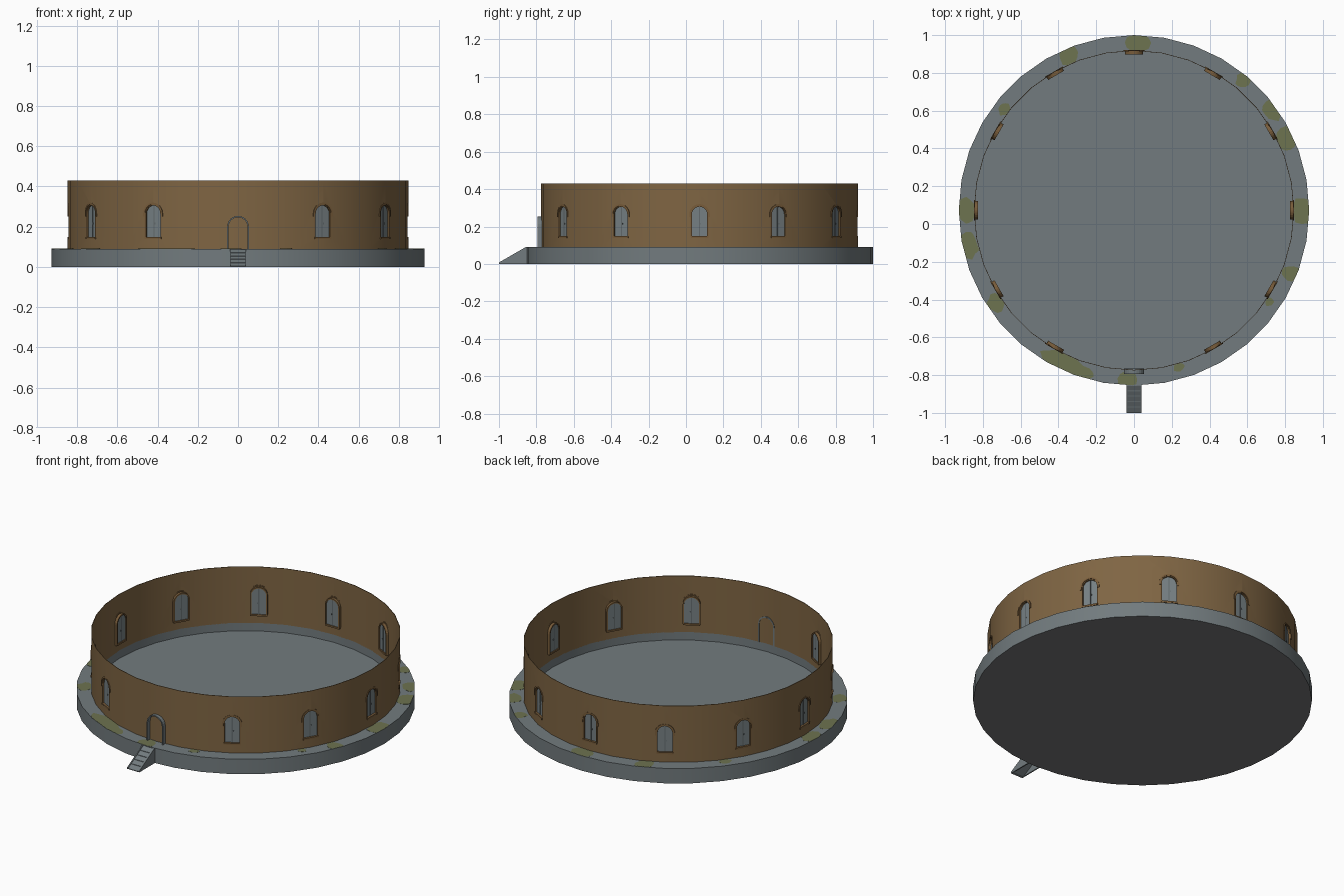
import bpy, bmesh, math, random
from mathutils import Vector

if "Cube" in bpy.data.objects:
    bpy.data.objects.remove(bpy.data.objects["Cube"])

random.seed(4)
CY = 0.0725            # centre of the round building
R_BASE, R_WALL = 0.9275, 0.8475
SEG = 36


def mat(name, rgb):
    m = bpy.data.materials.new(name)
    lin = [(c / 255 / 12.92) if c < 11 else ((c / 255 + 0.055) / 1.055) ** 2.4 for c in rgb]
    m.diffuse_color = (*lin, 1)
    m.use_nodes = True
    m.node_tree.nodes["Principled BSDF"].inputs["Base Color"].default_value = m.diffuse_color
    return m


STONE = mat("grey stone", (114, 123, 126))
UNDER = mat("underside grey", (118, 118, 120))
BROWN = mat("brown plaster", (127, 101, 67))
TRIM = mat("dark brown trim", (120, 92, 58))
PANE = mat("window grey", (118, 128, 131))
BAR = mat("dark bar grey", (98, 106, 109))
MOSS = mat("moss green", (109, 115, 80))


def finish(name, bm, material, smooth=False):
    bmesh.ops.recalc_face_normals(bm, faces=bm.faces)
    me = bpy.data.meshes.new(name)
    bm.to_mesh(me)
    bm.free()
    ob = bpy.data.objects.new(name, me)
    bpy.context.collection.objects.link(ob)
    me.materials.append(material)
    if smooth:
        bpy.ops.object.select_all(action='DESELECT')
        ob.select_set(True)
        bpy.context.view_layer.objects.active = ob
        bpy.ops.object.shade_smooth_by_angle(angle=math.radians(30))
    return ob


def lathe(name, profile, material, closed=False):
    bm = bmesh.new()
    vs = [bm.verts.new((0, r, z)) for r, z in profile]
    pairs = list(zip(vs, vs[1:])) + ([(vs[-1], vs[0])] if closed else [])
    es = [bm.edges.new(p) for p in pairs]
    bmesh.ops.spin(bm, geom=vs + es, cent=(0, 0, 0), axis=(0, 0, 1),
                   angle=2 * math.pi, steps=SEG, use_merge=True)
    bmesh.ops.remove_doubles(bm, verts=bm.verts, dist=1e-5)
    bmesh.ops.translate(bm, verts=bm.verts, vec=(0, CY, 0))
    return finish(name, bm, material, True)


def place(u, d, z, ang):
    # u runs along the wall, d outward from the centre
    c, s = math.cos(ang), math.sin(ang)
    return Vector((d * c - u * s, CY + d * s + u * c, z))


def bridge(bm, a, b):
    bm.faces.new(a)
    bm.faces.new(b[::-1])
    for i in range(len(a)):
        j = (i + 1) % len(a)
        bm.faces.new((a[i], b[i], b[j], a[j]))


def prism(bm, outline, d0, d1, ang):
    bridge(bm, *[[bm.verts.new(place(u, d, z, ang)) for u, z in outline] for d in (d0, d1)])


def side_prism(bm, profile, x0, x1):
    bridge(bm, *[[bm.verts.new((x, y, z)) for y, z in profile] for x in (x0, x1)])


def arch(w, z0, spring, n=12):
    return ([(w, z0)] + [(w * math.cos(math.pi * i / n), spring + w * math.sin(math.pi * i / n))
                         for i in range(n + 1)] + [(-w, z0)])


def band(w_in, w_out, z0, spring):
    return arch(w_out, z0, spring) + arch(w_in, z0, spring)[::-1]


def rect(u0, u1, z0, z1):
    return [(u0, z0), (u1, z0), (u1, z1), (u0, z1)]


def repeat(name, parts, material, angles):
    bm = bmesh.new()
    for ang in angles:
        for outline, d0, d1 in parts:
            prism(bm, outline, d0, d1, ang)
    return finish(name, bm, material)


# stone base with a sunken floor
base = lathe("base", [(0, 0), (R_BASE, 0), (R_BASE, 0.09), (0.8445, 0.09), (0.8445, 0.042), (0, 0.042)], STONE)
base.data.materials.append(UNDER)
for p in base.data.polygons:
    if p.normal.z < -0.9:
        p.material_index = 1

# thin round wall with arched window holes
wall = lathe("wall", [(R_WALL, 0.088), (R_WALL, 0.43), (R_WALL - .003, 0.43), (R_WALL - .003, 0.088)], BROWN, True)
windows = [math.radians(30 * k) for k in range(12) if k != 9]
SP = 0.265
cutter = repeat("window_cutter", [(arch(0.048, 0.146, SP), 0.80, 0.88)], BROWN, windows)
cutter.hide_render = True
mod = wall.modifiers.new("holes", 'BOOLEAN')
mod.object = cutter
mod.solver = 'EXACT'
bpy.ops.object.select_all(action='DESELECT')
wall.select_set(True)
bpy.context.view_layer.objects.active = wall
bpy.ops.object.modifier_apply(modifier="holes")
bpy.data.objects.remove(cutter)

# window surrounds: lining, hood over the arch, and sill
repeat("window_trim", [
    (band(0.041, 0.0485, 0.146, SP), 0.825, 0.844),
    (band(0.046, 0.055, 0.250, SP), 0.8405, 0.8475),
    (rect(-0.047, 0.047, 0.139, 0.149), 0.825, 0.848)], TRIM, windows)

# panes and their bars
repeat("window_panes", [(arch(0.042, 0.147, SP), 0.831, 0.835)], PANE, windows)
repeat("window_bars", [
    (rect(-0.003, 0.003, 0.148, 0.306), 0.829, 0.837),
    (rect(0.005, 0.009, 0.212, 0.220), 0.828, 0.838)], BAR, windows)

# door surround
FRONT = -math.pi / 2
repeat("door_frame", [(band(0.047, 0.054, 0.088, 0.2), 0.838, 0.867)], STONE, [FRONT])

# ramp with shallow treads between two sloping side walls
Y0, YT, Y1 = -1.0, -0.857, -0.845
bm = bmesh.new()
for s in (-1, 1):
    side_prism(bm, [(Y0, 0), (Y1, 0), (Y1, 0.09), (YT, 0.09), (Y0, 0.008)], s * 0.034, s * 0.041)
slope = (0.09 - 0.008) / (YT - Y0)
side_prism(bm, [(Y0, 0), (Y0 + 0.02, 0), (Y1, 0.075), (Y1, 0.088), (YT, 0.086), (Y0, 0.004)], -0.034, 0.034)
for i in range(1, 5):
    y = Y0 + 0.0285 * i
    z = 0.004 + slope * (y - Y0)
    side_prism(bm, [(y, z - 0.002), (y + 0.006, z + 0.001), (y + 0.006, z + 0.0045), (y, z + 0.0025)], -0.034, 0.034)
finish("front_steps", bm, STONE)

# moss patches on the rim: angle, half width in degrees, inner and outer radius
patches = [(89, 4, .85, .93), (113, 3, .85, .93), (142, 2.2, .85, .89), (50, 2.2, .87, .93),
           (36, 3.5, .87, .93), (25, 4, .85, .93), (0, 4, .85, .93), (-22, 2.5, .86, .93),
           (-34, 1.5, .85, .88), (-74, 1.8, .85, .88), (-92, 3, .86, .93), (-115, 7, .86, .93),
           (-108, 4, .88, .93), (-146, 3, .85, .91), (-168, 4, .86, .93), (180, 3.8, .85, .93)]
bm = bmesh.new()
for a, h, r0, r1 in patches:
    ring = []
    for i in range(12):
        t = 2 * math.pi * i / 12
        k = random.uniform(0.95, 1.25)
        deg = a + h * k * math.cos(t)
        ang = math.radians(deg)
        r = (r0 + r1) / 2 + (r1 - r0) / 2 * k * 1.35 * math.sin(t)
        off = math.radians(deg % 10 - 5)
        edge = math.cos(math.radians(5)) / math.cos(off)      # follow the flat sides of the rim
        r = min(max(r, R_WALL * edge + 0.001), R_BASE * edge - 0.0005)
        ring.append(bm.verts.new((r * math.cos(ang), CY + r * math.sin(ang), 0.0906)))
    f = bm.faces.new(ring)
    ext = bmesh.ops.extrude_face_region(bm, geom=[f])
    low = [v for v in ext["geom"] if isinstance(v, bmesh.types.BMVert)]
    bmesh.ops.translate(bm, verts=low, vec=(0, 0, -0.001))
finish("moss_patches", bm, MOSS)
